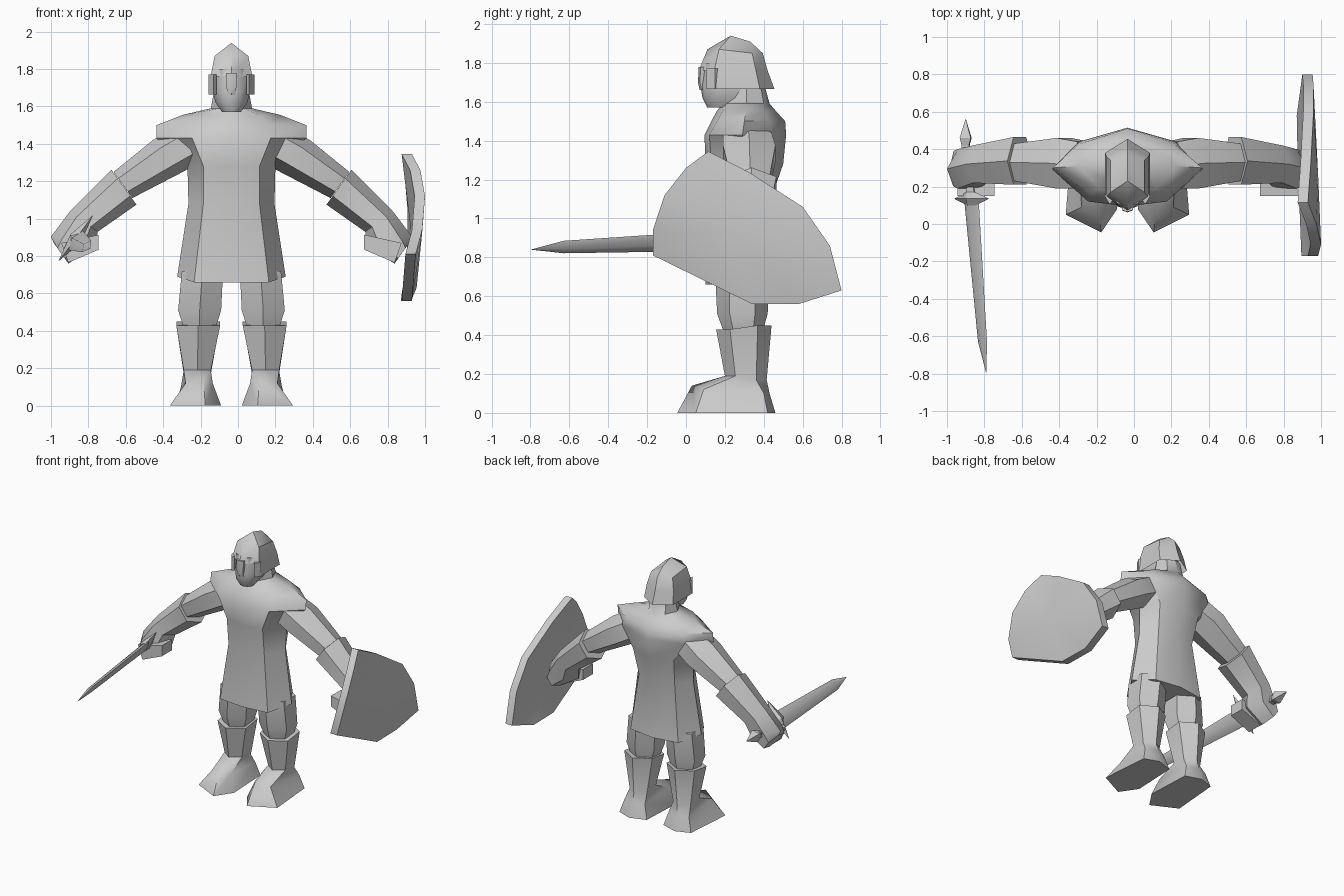
import bpy, bmesh, math
from mathutils import Vector

if "Cube" in bpy.data.objects:
    bpy.data.objects.remove(bpy.data.objects["Cube"])

CX = -0.035  # body centre line
grey = bpy.data.materials.new("plain_grey")
grey.diffuse_color = (0.6, 0.6, 0.6, 1)
grey.use_nodes = True
grey.node_tree.nodes["Principled BSDF"].inputs["Base Color"].default_value = grey.diffuse_color


def finish(name, bm, angle=40):
    bmesh.ops.remove_doubles(bm, verts=bm.verts, dist=0.0005)
    bmesh.ops.recalc_face_normals(bm, faces=bm.faces)
    me = bpy.data.meshes.new(name)
    bm.to_mesh(me)
    bm.free()
    ob = bpy.data.objects.new(name, me)
    me.materials.append(grey)
    bpy.context.collection.objects.link(ob)
    bpy.ops.object.select_all(action='DESELECT')
    ob.select_set(True)
    bpy.context.view_layer.objects.active = ob
    bpy.ops.object.shade_smooth_by_angle(angle=math.radians(angle))
    return ob


def loft(name, rings, sign=1, dx=CX, caps=True, angle=40, skip=()):
    """Skin closed rings of (x, y, z) points; skip holds (ring, side) holes."""
    bm = bmesh.new()
    vs = [[bm.verts.new((sign * x + dx, y, z)) for x, y, z in r] for r in rings]
    n = len(vs[0])
    for i in range(len(vs) - 1):
        for j in range(n):
            if (i, j) not in skip:
                k = (j + 1) % n
                bm.faces.new((vs[i][j], vs[i][k], vs[i + 1][k], vs[i + 1][j]))
    if caps:
        bm.faces.new(vs[0])
        bm.faces.new(vs[-1])
    return finish(name, bm, angle)


def body_ring(z, f, fx, fy, sx, sy, bx, by, b, dz=0):
    half = [(fx, fy, z), (sx, sy, z + dz), (bx, by, z)]
    return [(0, f, z)] + half + [(0, b, z)] + [(-x, y, w) for x, y, w in half[::-1]]


def leg_ring(z, x0, x1, y0, y1, zf=None):
    zf = z if zf is None else zf
    m, d = (x0 + x1) / 2, y1 - y0
    return [(m, y0, zf), (x1, y0 + d * .25, zf), (x1, y0 + d * .75, z),
            (m, y1, z), (x0, y0 + d * .75, z), (x0, y0 + d * .25, zf)]


def arm_ring(tx, tz, bx, bz, y0, y1):
    t, b, m = Vector((tx, tz)), Vector((bx, bz)), (y0 + y1) / 2
    pts = [(0, m), (.25, y0), (.75, y0), (1, m), (.75, y1), (.25, y1)]
    return [(*(lambda p: (p.x, y, p.y))(t.lerp(b, f)),) for f, y in pts]


# Tunic with shoulder yoke and neck
loft("tunic", [body_ring(*r) for r in (
    (.66, .10, .20, .12, .29, .28, .20, .43, .46, .03),
    (1.08, .13, .15, .15, .23, .29, .15, .40, .43),
    (1.28, .10, .15, .13, .235, .30, .17, .44, .50),
    (1.43, .095, .21, .12, .40, .29, .26, .44, .515),
    (1.50, .13, .20, .16, .40, .30, .25, .43, .51),
    (1.555, .16, .15, .19, .26, .31, .18, .40, .46),
    (1.59, .19, .06, .21, .11, .31, .07, .40, .43),
    (1.70, .22, .05, .23, .09, .31, .06, .38, .40))])

# Head under the helmet
loft("head", [body_ring(*r) for r in (
    (1.57, .11, .03, .12, .05, .15, .04, .21, .22),
    (1.62, .085, .05, .10, .085, .16, .07, .30, .33),
    (1.68, .075, .055, .095, .10, .17, .08, .34, .38),
    (1.80, .09, .055, .11, .10, .17, .08, .34, .37))])


# Helmet: open at the eyes, rising to a short crest
def helm_ring(z, f, w, s0, s1, b, zb=None):
    zb = z if zb is None else zb
    return [(0, f, z), (w, s0, z), (w, s1, zb), (0, b, zb), (-w, s1, zb), (-w, s0, z)]


loft("helmet", [helm_ring(1.665, .07, .12, .14, .38, .455),
                helm_ring(1.76, .065, .112, .145, .36, .42),
                helm_ring(1.87, .11, .09, .17, .34, .395, 1.85),
                helm_ring(1.94, .23, 0, .23, .33, .33, 1.91)],
     caps=False, skip={(0, 0), (0, 5)})

# Nose guard and cheek guards
loft("nose_guard", [[(-w, y + .01, z), (0, y, z), (w, y + .01, z), (w, y + .035, z),
                     (-w, y + .035, z)] for z, w, y in
                    ((1.66, .02, .07), (1.70, .026, .062), (1.78, .03, .065))])
for s, side in ((1, "left"), (-1, "right")):
    loft("cheek_guard_" + side, [[(.122, .15, z), (.095, .105, z), (.08, .125, z),
                                  (.105, .17, z)] for z in (1.665, 1.77)], s)

    # Thigh, boot and foot
    loft("thigh_" + side, [leg_ring(.72, .045, .265, .15, .43),
                           leg_ring(.51, .055, .285, .16, .42),
                           leg_ring(.40, .09, .25, .20, .39)], s)
    loft("boot_" + side, [
        leg_ring(.45, .06, .295, .155, .44, .43),
        leg_ring(.17, .11, .255, .20, .415, .19),
        [(.15, .03, .14), (.245, .09, .12), (.27, .40, .10),
         (.185, .43, .10), (.10, .40, .10), (.10, .11, .12)],
        [(.14, -.045, 0), (.33, .05, 0), (.30, .42, 0),
         (.19, .46, 0), (.07, .42, 0), (.055, .08, 0)]], s, angle=50)

    # Sleeve, gauntlet and thumb
    loft("sleeve_" + side, [arm_ring(.30, 1.49, .17, 1.30, .19, .44),
                            arm_ring(.42, 1.42, .26, 1.25, .19, .46),
                            arm_ring(.63, 1.25, .53, 1.11, .23, .43)], s)
    loft("gauntlet_" + side, [arm_ring(.642, 1.262, .508, 1.075, .21, .465),
                              arm_ring(.865, 1.037, .715, .93, .22, .42),
                              arm_ring(.965, .904, .73, .85, .19, .40),
                              arm_ring(.95, .87, .872, .76, .20, .39)], s)
    loft("thumb_" + side, [[(.71, y, .914), (.71, y, .834), (.872, y, .765), (.91, y, .87)]
                           for y in (.27, .15)], s)


# Sword: diamond sections along y, leaning in the xz plane
def diamond(x, y, z, wide, thin):
    u, v = Vector((.6, 0, .8)), Vector((.8, 0, -.6))
    c = Vector((x, y, z))
    return [tuple(c + d) for d in (u * wide, v * thin, -u * wide, -v * thin)]


loft("blade", [diamond(-.87, .14, .885, .065, .025), diamond(-.81, -.63, .853, .04, .018),
               diamond(-.79, -.795, .84, .001, .001)], dx=0, angle=60)
loft("grip", [diamond(-.87, .14, .885, .03, .03), diamond(-.90, .42, .90, .03, .03)], dx=0)
loft("crossguard", [diamond(-.87, .10, .89, .04, .03), diamond(-.868, .135, .895, .155, .035),
                    diamond(-.872, .17, .89, .04, .03)], dx=0, angle=20)
loft("pommel", [diamond(-.90, .40, .90, .02, .02), diamond(-.90, .46, .90, .045, .04),
                diamond(-.90, .56, .90, .002, .002)], dx=0, angle=20)

# Shield: outline points (outer x, y, z), gently domed around a centre
outline = [(.93, .115, 1.345), (.945, .32, 1.24), (.96, .60, 1.06), (.96, .74, .86),
           (.955, .80, .63), (.925, .58, .56), (.93, .34, .56), (.95, -.17, .81),
           (.985, -.17, .94), (1.0, -.11, 1.12), (.975, 0, 1.26)]
bm = bmesh.new()
front = [bm.verts.new(p) for p in outline]
back = [bm.verts.new((x - .055, y, z)) for x, y, z in outline]
fc, bc = bm.verts.new((.985, .25, .93)), bm.verts.new((.925, .25, .93))
for i in range(len(outline)):
    j = (i + 1) % len(outline)
    bm.faces.new((front[i], front[j], fc))
    bm.faces.new((back[j], back[i], bc))
    bm.faces.new((front[j], front[i], back[i], back[j]))
finish("shield", bm)
